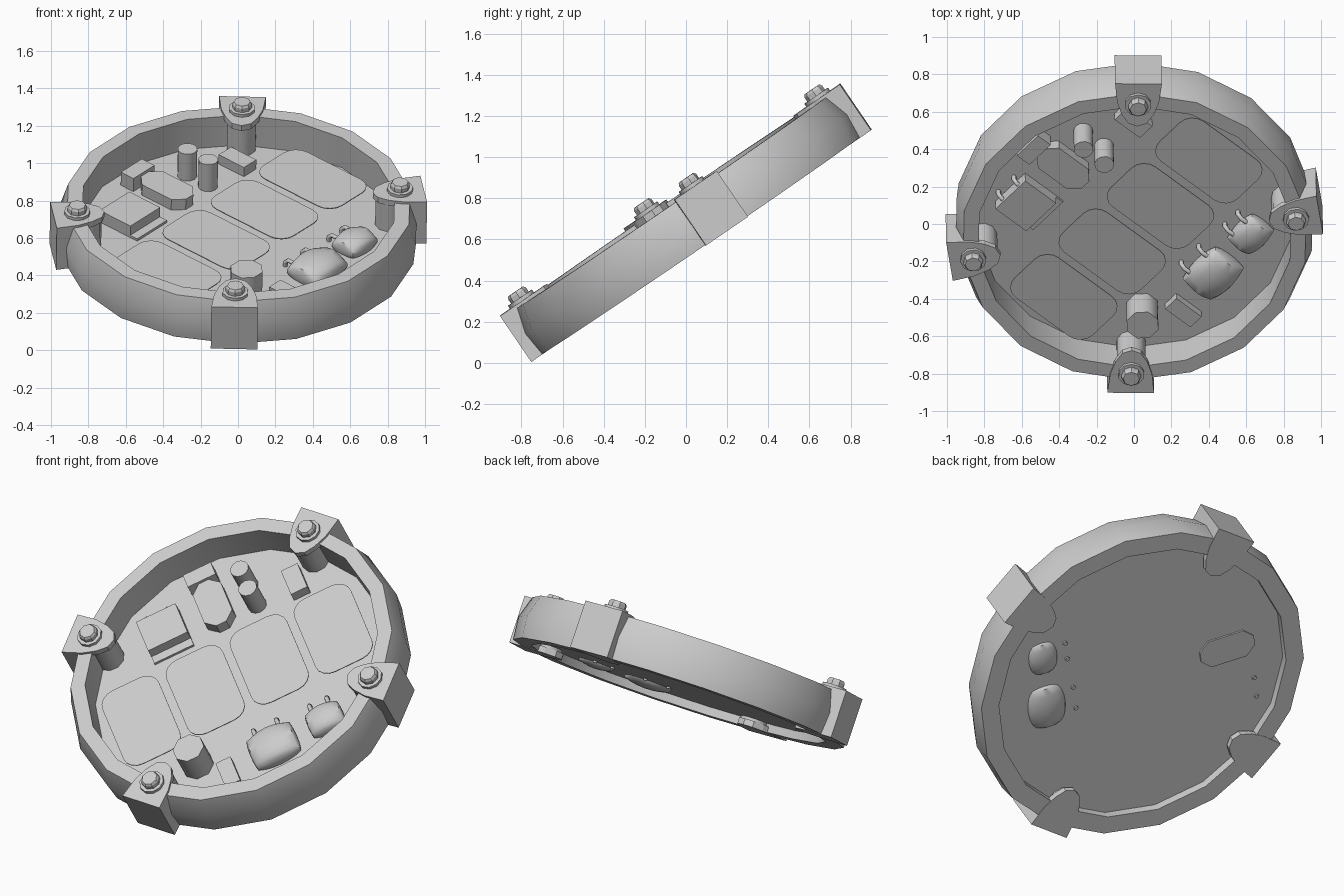
import bpy, bmesh, math
from mathutils import Matrix, Vector

if "Cube" in bpy.data.objects:
    bpy.data.objects.remove(bpy.data.objects["Cube"])

grey = bpy.data.materials.new("plain_grey")
grey.diffuse_color = (0.6, 0.6, 0.6, 1)
grey.use_nodes = True
grey.node_tree.nodes["Principled BSDF"].inputs["Base Color"].default_value = grey.diffuse_color

# Everything is modelled flat, then spun and tilted into its resting pose
SPIN = math.radians(48.5)
POSE = (Matrix.Translation((0, 0.075, 0.57)) @ Matrix.Rotation(math.radians(34.3), 4, 'X')
        @ Matrix.Rotation(math.radians(0.7), 4, 'Y') @ Matrix.Rotation(SPIN, 4, 'Z'))
FLOOR = 0.06


def finish(name, bm, local=Matrix(), smooth=None):
    bmesh.ops.recalc_face_normals(bm, faces=bm.faces[:])
    me = bpy.data.meshes.new(name)
    bm.to_mesh(me)
    bm.free()
    me.transform(POSE @ local)
    me.materials.append(grey)
    ob = bpy.data.objects.new(name, me)
    bpy.context.collection.objects.link(ob)
    if smooth:
        bpy.ops.object.select_all(action='DESELECT')
        ob.select_set(True)
        bpy.context.view_layer.objects.active = ob
        bpy.ops.object.shade_smooth_by_angle(angle=math.radians(smooth))
    return ob


def prism(name, pts, z0, z1, local=Matrix()):
    bm = bmesh.new()
    lo = [bm.verts.new((x, y, z0)) for x, y in pts]
    hi = [bm.verts.new((x, y, z1)) for x, y in pts]
    bm.faces.new(lo)
    bm.faces.new(hi)
    for i in range(len(pts)):
        j = (i + 1) % len(pts)
        bm.faces.new((lo[i], lo[j], hi[j], hi[i]))
    return finish(name, bm, local)


def lathe(name, profile, n, local=Matrix(), phase=0.0, closed=False, smooth=None):
    bm = bmesh.new()
    rings = [[bm.verts.new((r * math.cos(phase + math.tau * k / n),
                            r * math.sin(phase + math.tau * k / n), z))
              for k in range(n)] for r, z in profile]
    pairs = list(zip(rings, rings[1:]))
    if closed:
        pairs.append((rings[-1], rings[0]))
    else:
        bm.faces.new(rings[0])
        bm.faces.new(rings[-1])
    for a, b in pairs:
        for k in range(n):
            j = (k + 1) % n
            bm.faces.new((a[k], a[j], b[j], b[k]))
    return finish(name, bm, local, smooth)


def rounded(hx, hy, r, seg):
    pts = []
    for q, (sx, sy) in enumerate([(1, 1), (-1, 1), (-1, -1), (1, -1)]):
        for k in range(seg + 1):
            a = math.pi / 2 * (q + k / seg)
            pts.append((sx * (hx - r) + r * math.cos(a), sy * (hy - r) + r * math.sin(a)))
    return pts


def at(u, v, w=0.0):
    return Matrix.Translation((u, v, w))


def box(name, u, v, hu, hv, top):
    prism(name, [(-hu, -hv), (hu, -hv), (hu, hv), (-hu, hv)], FLOOR, top, at(u, v))


# Outer ring and board
PH = math.radians(9) - SPIN
lathe("ring_wall", [(0.928, 0.256), (0.967, 0.13), (0.955, 0.003), (0.85, 0.003), (0.845, 0.256)],
      18, phase=PH, closed=True, smooth=30)
lathe("board", [(0.855, FLOOR - 0.01), (0.855, FLOOR)], 18, phase=PH)

# Row of thin rounded plates held above the board
for i in range(4):
    prism("panel", rounded(0.172, 0.28, 0.09, 4), 0.137, 0.142, at(-0.597 + 0.39 * i, -0.025))

# Four clamps: bullet-shaped caps, outer block, inner post, washer and bolt
bullet = [(1.0, -0.125), (1.0, 0.125), (0.88, 0.112), (0.8, 0.085), (0.745, 0.05),
          (0.725, 0), (0.745, -0.05), (0.8, -0.085), (0.88, -0.112)]
block = [(1.0, -0.125), (1.0, 0.125), (0.88, 0.112), (0.88, -0.112)]
for deg in (-40.3, 40.3, 139.7, 220.3):
    turn = Matrix.Rotation(math.radians(deg), 4, 'Z')
    prism("clamp_cap", bullet, 0.235, 0.27, turn)
    prism("clamp_foot", bullet, 0.0, 0.035, turn)
    prism("clamp_block", block, 0.035, 0.235, turn)
    lathe("clamp_post", [(0.08, 0.035), (0.08, 0.235)], 10, turn @ at(0.82, 0), smooth=40)
    lathe("washer", [(0.07, 0.27), (0.07, 0.288)], 10, turn @ at(0.872, 0), smooth=40)
    lathe("bolt_head", [(0.052, 0.288), (0.052, 0.312), (0.044, 0.325)], 8, turn @ at(0.872, 0))

# Box-shaped components
box("large_box", -0.293, 0.515, 0.12, 0.11, 0.135)
box("large_box_step", -0.293, 0.385, 0.12, 0.03, 0.075)
box("outer_box", 0.01, 0.727, 0.085, 0.045, 0.145)
box("upper_box", 0.48, 0.43, 0.05, 0.09, 0.12)
box("lower_box", -0.27, -0.59, 0.045, 0.09, 0.11)

# Can with chamfered corners
prism("oval_can", rounded(0.085, 0.16, 0.055, 1), FLOOR - 0.02, 0.128, at(0.016, 0.522))

# Upright cylinders
for v in (0.57, 0.422):
    lathe("tall_cylinder", [(0.053, FLOOR), (0.053, 0.234)], 12, at(0.233, v), smooth=40)
lathe("wide_cylinder", [(0.09, FLOOR), (0.09, 0.236)], 8, at(-0.41, -0.42), phase=math.pi / 8, smooth=50)


# Wire leads bent over from the board
def lead(u, v, dv):
    path = [(0, FLOOR - 0.02), (0, 0.085), (dv * 0.35, 0.105), (dv, 0.105)]
    cu = bpy.data.curves.new("wire_lead", 'CURVE')
    cu.dimensions = '3D'
    cu.bevel_depth = 0.013
    cu.bevel_resolution = 1
    cu.use_fill_caps = True
    sp = cu.splines.new('POLY')
    sp.points.add(len(path) - 1)
    for p, (d, w) in zip(sp.points, path):
        p.co = (*(POSE @ Vector((u, v + d, w))), 1)
    cu.materials.append(grey)
    bpy.context.collection.objects.link(bpy.data.objects.new("wire_lead", cu))


# Pillow-shaped components, bulging through the board
for u, v, hu, hv, hw, w in ((0.016, -0.55, 0.14, 0.12, 0.076, 0.088), (0.335, -0.535, 0.105, 0.092, 0.064, 0.084)):
    bm = bmesh.new()
    bmesh.ops.create_cube(bm, size=2)
    bmesh.ops.subdivide_edges(bm, edges=bm.edges[:], cuts=5, use_grid_fill=True)
    for p in bm.verts:
        x, y, z = p.co
        p.co = (hu * x * (1 - 0.06 * y * y - 0.1 * z * z),
                hv * y * (1 - 0.16 * x * x - 0.15 * z * z),
                hw * z * (1 - 0.25 * x * x - 0.3 * y * y))
    finish("pillow_component", bm, at(u, v, w), smooth=50)
    for s in (-0.5, 0.5):
        lead(u + s * hu, v + hv + 0.045, -0.06)

for u in (-0.23, -0.355):
    lead(u, 0.655, -0.05)
